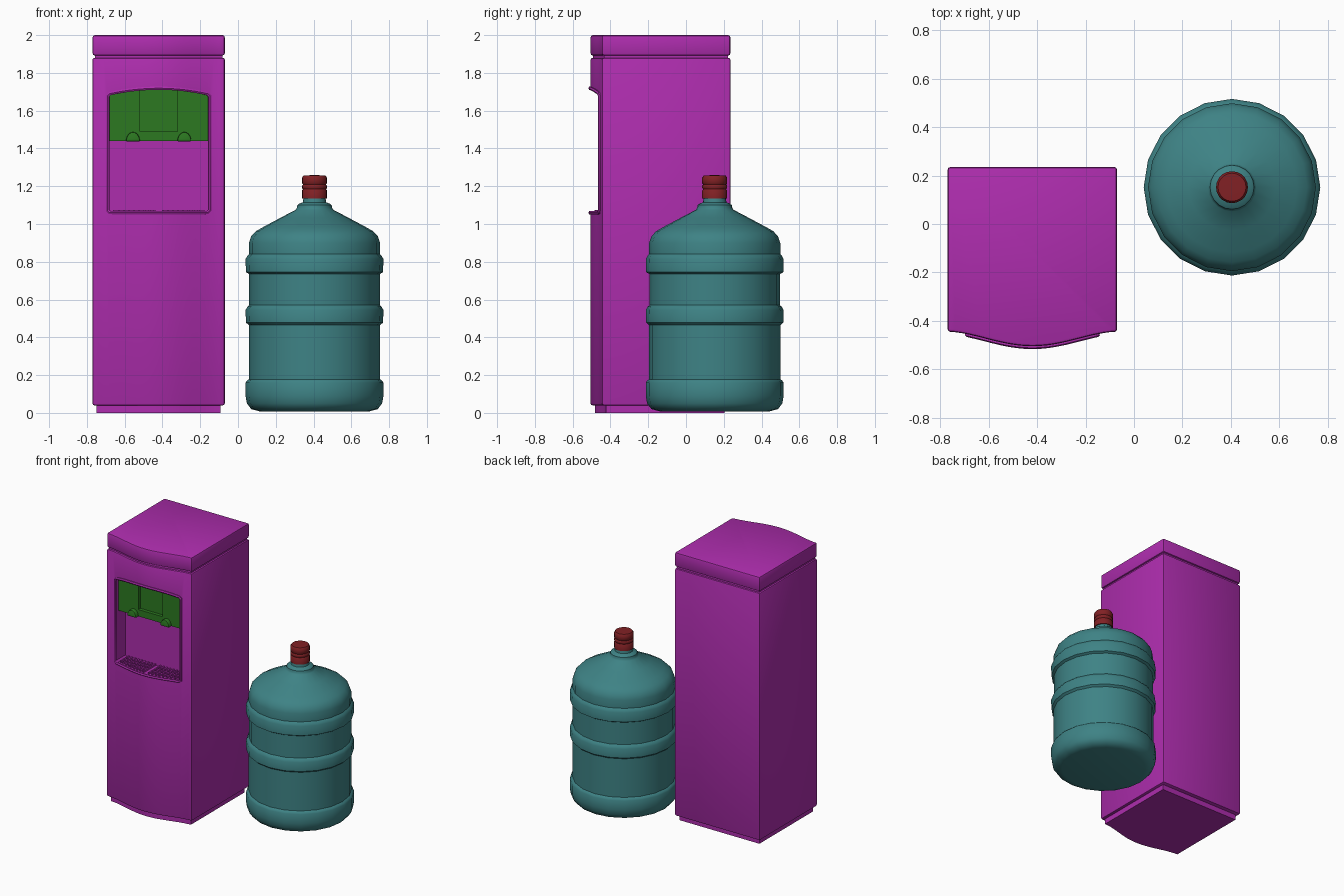
import bpy, bmesh, math
from mathutils import Vector

if "Cube" in bpy.data.objects:
    bpy.data.objects.remove(bpy.data.objects["Cube"])


def material(name, rgb):
    m = bpy.data.materials.new(name)
    m.use_nodes = True
    m.diffuse_color = (*rgb, 1)
    m.node_tree.nodes["Principled BSDF"].inputs["Base Color"].default_value = (*rgb, 1)
    return m


PURPLE = material("purple plastic", (0.42, 0.026, 0.42))
GREEN = material("green panel", (0.025, 0.19, 0.015))
TEAL = material("teal bottle", (0.048, 0.225, 0.235))
RED = material("red cap", (0.22, 0.015, 0.018))

CX = -0.42                     # cabinet centre line
HALF = 0.35                    # cabinet half width
BACK, SIDE_FRONT, BULGE = 0.235, -0.445, 0.06
NICHE_BACK = -0.34


def front_y(x):
    """Depth of the bowed cabinet front at a given x."""
    t = min(1, abs(x - CX) / HALF)
    return SIDE_FRONT - BULGE * (0.5 + 0.5 * math.cos(math.pi * t)) ** 0.85


def make_object(name, bm, mat):
    bmesh.ops.recalc_face_normals(bm, faces=bm.faces)
    me = bpy.data.meshes.new(name)
    bm.to_mesh(me)
    bm.free()
    ob = bpy.data.objects.new(name, me)
    bpy.context.collection.objects.link(ob)
    if mat:
        me.materials.append(mat)
    return ob


def prism(name, points, offset, mat):
    """Extrude a closed outline along an offset vector."""
    bm = bmesh.new()
    face = bm.faces.new([bm.verts.new(p) for p in points])
    out = bmesh.ops.extrude_face_region(bm, geom=[face])
    moved = [v for v in out["geom"] if isinstance(v, bmesh.types.BMVert)]
    bmesh.ops.translate(bm, verts=moved, vec=Vector(offset))
    return make_object(name, bm, mat)


def bevel(ob, width, segments=2):
    mod = ob.modifiers.new("bevel", "BEVEL")
    mod.width, mod.segments = width, segments
    mod.limit_method, mod.angle_limit = "ANGLE", math.radians(40)


def cut(ob, cutter):
    cutter.hide_render = True
    mod = ob.modifiers.new("cut", "BOOLEAN")
    mod.operation, mod.solver, mod.object = "DIFFERENCE", "EXACT", cutter


def finish(ob, angle=35, smooth=True):
    """Apply modifiers and shade."""
    bpy.ops.object.select_all(action="DESELECT")
    ob.select_set(True)
    bpy.context.view_layer.objects.active = ob
    bpy.ops.object.convert(target="MESH")
    if smooth:
        bpy.ops.object.shade_smooth_by_angle(angle=math.radians(angle))


def cabinet_slab(name, z0, z1, inset, back_inset, steps=24):
    """Bowed-front cabinet section."""
    pts = []
    for i in range(steps + 1):
        x = CX - HALF + 2 * HALF * i / steps
        pts.append((CX + (x - CX) * (1 - inset / HALF), front_y(x) + inset, z0))
    pts += [(CX + HALF - inset, BACK - back_inset, z0),
            (CX - HALF + inset, BACK - back_inset, z0)]
    return prism(name, pts, (0, 0, z1 - z0), PURPLE)


def arch(half, z0, z_side, z_top, y=0, steps=16, corner=0.012):
    """Rectangle with a gently arched top and clipped corners, in the xz plane."""
    pts = [(CX - half, y, z0 + corner), (CX - half + corner, y, z0)]
    for i in range(1, steps):
        pts.append((CX - half + 2 * half * i / steps, y, z0))
    pts += [(CX + half - corner, y, z0), (CX + half, y, z0 + corner),
            (CX + half, y, z_side - corner)]
    for i in range(steps + 1):
        t = 1 - 2 * i / steps
        x = CX + t * (half - corner)
        pts.append((x, y, z_side + (z_top - z_side) * (1 - t * t)))
    pts.append((CX - half, y, z_side - corner))
    return pts


def box(name, lo, hi, mat):
    (x0, y0, z0), (x1, y1, z1) = lo, hi
    return prism(name, [(x0, y0, z0), (x1, y0, z0), (x1, y1, z0), (x0, y1, z0)],
                 (0, 0, z1 - z0), mat)


def lathe(name, profile, centre, mat, sides):
    """Revolve a radius/height profile about a vertical axis."""
    bm = bmesh.new()
    verts = [bm.verts.new((r, 0, z)) for r, z in profile]
    edges = [bm.edges.new(p) for p in zip(verts, verts[1:])]
    bmesh.ops.spin(bm, geom=verts + edges, axis=(0, 0, 1), cent=(0, 0, 0),
                   angle=math.tau, steps=sides, use_duplicate=False)
    bmesh.ops.remove_doubles(bm, verts=bm.verts, dist=0.0005)
    ob = make_object(name, bm, mat)
    ob.location = (*centre, 0)
    finish(ob, 42)
    return ob


# Cabinet: foot, body, recessed seam and lid
foot = cabinet_slab("foot_plinth", 0, 0.05, 0.022, 0.03)
body = cabinet_slab("cabinet_body", 0.04, 1.88, 0, 0)
seam = cabinet_slab("lid_seam", 1.87, 1.90, 0.012, 0.012)
lid = cabinet_slab("cabinet_lid", 1.892, 2.0, 0, 0)
bevel(body, 0.01)
bevel(lid, 0.012)

# Dispensing niche cut into the front
niche = prism("niche_cutter", arch(0.268, 1.062, 1.69, 1.718, -0.6),
              (0, NICHE_BACK + 0.6, 0), None)
cut(body, niche)
for part in (foot, body, seam, lid):
    finish(part)
bpy.data.objects.remove(niche)

# Raised rim that follows the bowed front around the niche
curve = bpy.data.curves.new("niche_rim", "CURVE")
curve.dimensions = "3D"
curve.bevel_depth, curve.bevel_resolution = 0.010, 1
path = arch(0.270, 1.06, 1.69, 1.719)
spline = curve.splines.new("POLY")
spline.points.add(len(path) - 1)
for p, (x, _, z) in zip(spline.points, path):
    p.co = (x, front_y(x) - 0.002, z, 1)
spline.use_cyclic_u = True
curve.materials.append(PURPLE)
rim = bpy.data.objects.new("niche_rim", curve)
bpy.context.collection.objects.link(rim)
finish(rim, 50)

# Green control panel with a sunken centre
panel = prism("tap_panel", arch(0.264, 1.44, 1.69, 1.716, -0.43, corner=0.004),
              (0, 0.095, 0), GREEN)
pocket = box("pocket_cutter", (CX - 0.1, -0.5, 1.49), (CX + 0.1, -0.405, 1.8), None)
cut(panel, pocket)
finish(panel, smooth=False)
bpy.data.objects.remove(pocket)

# Pair of half-round taps
for side, label in ((-1, "right"), (1, "left")):
    x = CX + side * 0.136
    outline = [(x + 0.037 * math.cos(math.pi * i / 10), -0.46,
                1.437 + 0.05 * math.sin(math.pi * i / 10)) for i in range(11)]
    tap = prism(label + "_tap", outline, (0, 0.05, 0), GREEN)
    bevel(tap, 0.006)
    finish(tap)

# Drip grate: two groups of bars with cross rails
for side, label in ((-1, "right"), (1, "left")):
    for i in range(9):
        x = CX + side * (0.022 + 0.027 * i)
        box(f"{label}_grate_bar", (x - 0.005, front_y(x) + 0.02, 1.055),
            (x + 0.005, NICHE_BACK, 1.074), PURPLE)
    ends = sorted((CX + side * 0.017, CX + side * 0.243))
    for y in (-0.435, -0.395, -0.355):
        box(f"{label}_grate_rail", (ends[0], y - 0.005, 1.055),
            (ends[1], y + 0.005, 1.072), PURPLE)

# Water bottle and ribbed cap
CENTRE = (0.405, 0.152)
lathe("water_bottle", [
    (0, 0.012), (0.29, 0.008), (0.335, 0.02), (0.358, 0.05), (0.365, 0.09),
    (0.365, 0.16), (0.357, 0.172), (0.348, 0.178), (0.348, 0.465), (0.363, 0.478),
    (0.365, 0.545), (0.355, 0.562), (0.346, 0.57), (0.346, 0.735), (0.363, 0.745),
    (0.365, 0.815), (0.355, 0.832), (0.347, 0.84), (0.347, 0.90), (0.335, 0.935),
    (0.31, 0.962), (0.27, 0.985), (0.18, 1.033), (0.10, 1.075), (0.093, 1.085),
    (0.091, 1.10), (0.08, 1.108), (0.062, 1.115), (0.058, 1.14), (0, 1.14)],
    CENTRE, TEAL, 20)
lathe("bottle_cap", [
    (0, 1.135), (0.066, 1.135), (0.066, 1.178), (0.061, 1.184), (0.066, 1.19),
    (0.066, 1.203), (0.061, 1.209), (0.066, 1.215), (0.066, 1.245), (0.058, 1.257),
    (0, 1.259)], CENTRE, RED, 20)
